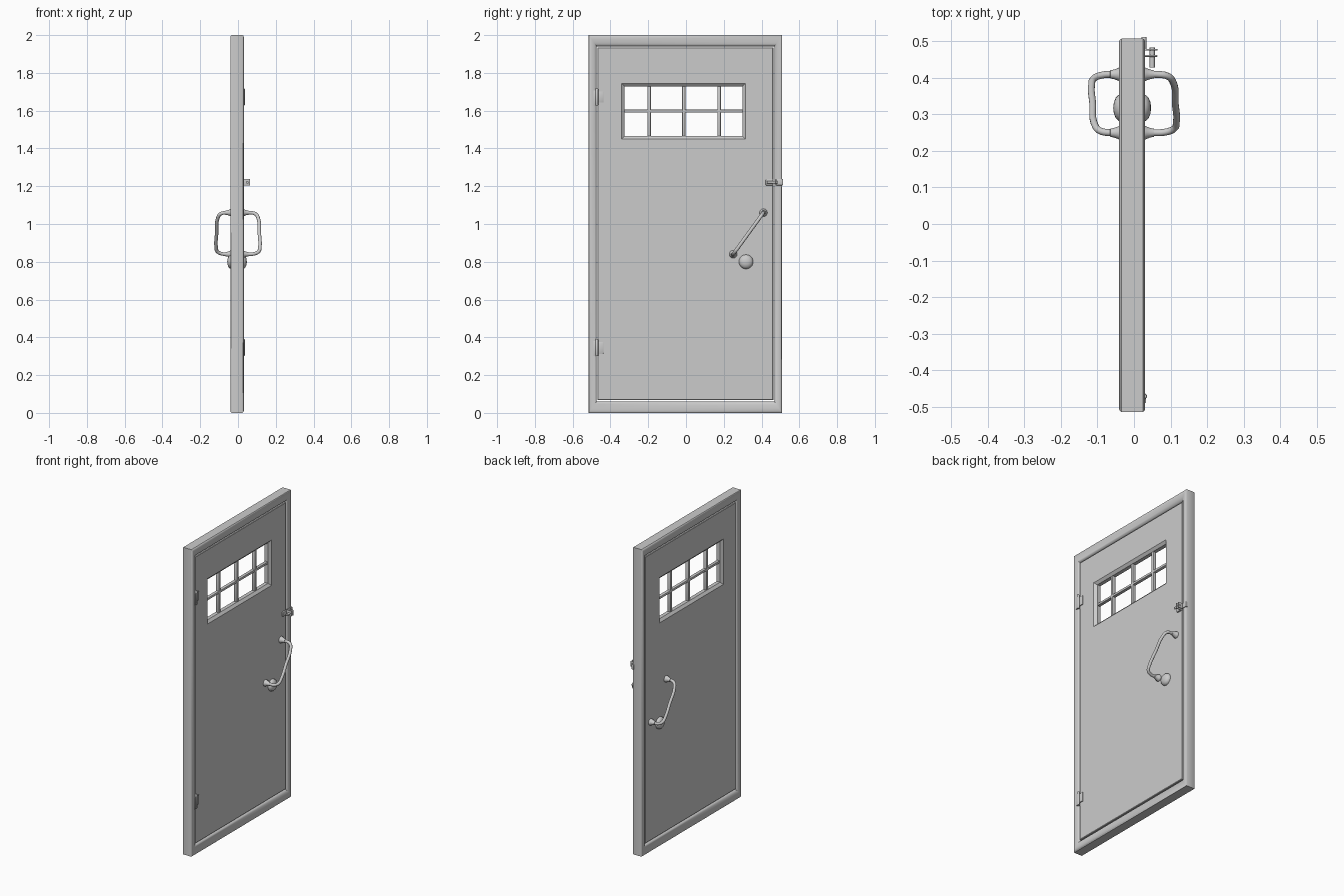
import bpy, bmesh
from math import pi, radians
from mathutils import Vector

if "Cube" in bpy.data.objects:
    bpy.data.objects.remove(bpy.data.objects["Cube"])

XC = -0.005          # mid-plane of the door thickness


def finish(name, bm, angle=40):
    bmesh.ops.recalc_face_normals(bm, faces=bm.faces[:])
    me = bpy.data.meshes.new(name)
    bm.to_mesh(me)
    bm.free()
    ob = bpy.data.objects.new(name, me)
    bpy.context.collection.objects.link(ob)
    smooth(ob, angle)
    return ob


def smooth(ob, angle=40):
    bpy.ops.object.select_all(action='DESELECT')
    ob.select_set(True)
    bpy.context.view_layer.objects.active = ob
    bpy.ops.object.shade_smooth_by_angle(angle=radians(angle))


def rect_rings(name, rings, angle=40):
    """Closed skin through rectangles given as (x, y0, y1, z0, z1)."""
    bm = bmesh.new()
    loops = [[bm.verts.new((x, y, z)) for y, z in
              ((y0, z0), (y1, z0), (y1, z1), (y0, z1))]
             for x, y0, y1, z0, z1 in rings]
    for a, b in zip(loops, loops[1:] + loops[:1]):
        for i in range(4):
            j = (i + 1) % 4
            bm.faces.new((a[i], a[j], b[j], b[i]))
    return finish(name, bm, angle)


def box(name, x0, x1, y0, y1, z0, z1, bevel=0.0):
    bm = bmesh.new()
    bmesh.ops.create_cube(bm, size=1)
    for v in bm.verts:
        v.co = ((x0 + x1) / 2 + v.co.x * (x1 - x0),
                (y0 + y1) / 2 + v.co.y * (y1 - y0),
                (z0 + z1) / 2 + v.co.z * (z1 - z0))
    if bevel:
        bmesh.ops.bevel(bm, geom=bm.edges[:], offset=bevel, segments=2,
                        profile=0.5, affect='EDGES')
    return finish(name, bm)


def lathe(name, profile, origin, axis, seg=24):
    """Turn (radius, height) points around an axis."""
    bm = bmesh.new()
    vs = [bm.verts.new((r, 0, h)) for r, h in profile]
    es = [bm.edges.new(p) for p in zip(vs, vs[1:])]
    bmesh.ops.spin(bm, geom=vs + es, axis=(0, 0, 1), cent=(0, 0, 0),
                   angle=2 * pi, steps=seg, use_merge=False)
    bmesh.ops.remove_doubles(bm, verts=bm.verts[:], dist=1e-5)
    q = Vector((0, 0, 1)).rotation_difference(Vector(axis))
    for v in bm.verts:
        v.co = q @ v.co + Vector(origin)
    return finish(name, bm)


# Frame: rounded moulding swept round the rectangle (t = inset fraction, h = half depth)
half = [(0, 0.029), (0.06, 0.033), (0.18, 0.0355), (0.4, 0.0355), (0.62, 0.034),
        (0.8, 0.031), (0.93, 0.026), (1.0, 0.019)]
prof = [(t, XC + h) for t, h in half] + [(t, XC - h) for t, h in reversed(half)]
rect_rings("door_frame", [(x, -0.515 + 0.042 * t, 0.508 - 0.040 * t,
                           0.060 * t, 2.0 - 0.059 * t) for t, x in prof])

# Door leaf with splayed window opening
leaf = (-0.468, 0.462, 0.067, 1.935)
leaf_in = (-0.465, 0.459, 0.070, 1.932)
splay = (-0.342, 0.316, 1.449, 1.745)
opening = (-0.325, 0.299, 1.465, 1.729)
rect_rings("door_leaf", [(XC - 0.023, *leaf), (XC - 0.026, *leaf_in),
                         (XC - 0.026, *splay), (XC - 0.012, *opening),
                         (XC + 0.012, *opening), (XC + 0.026, *splay),
                         (XC + 0.026, *leaf_in), (XC + 0.023, *leaf)], 25)

# Window bars
for i, y in enumerate((-0.195, -0.012, 0.175)):
    box(f"window_bar_vertical_{i}", XC - 0.012, XC + 0.012, y - 0.009, y + 0.009,
        1.46, 1.735, 0.004)
box("window_bar_horizontal", XC - 0.011, XC + 0.011, -0.33, 0.305, 1.589, 1.605, 0.004)

# Pull handles, round feet and lock covers on both faces (the rear handle leans the other way)
grip = [(0.020, 0.0), (0.060, 0.0), (0.092, 0.03), (0.106, 0.12), (0.113, 0.5),
        (0.116, 0.82), (0.110, 0.93), (0.085, 0.99), (0.050, 1.0), (0.020, 1.0)]
for side, s in (("front", 1), ("rear", -1)):
    face = XC + 0.026 * s
    top = Vector((0, 0.33 + 0.08 * s, 1.06))
    low = Vector((0, 0.33 - 0.08 * s, 0.84))
    cu = bpy.data.curves.new("pull_handle_" + side, 'CURVE')
    cu.dimensions = '3D'
    cu.bevel_depth = 0.0095
    cu.bevel_resolution = 3
    cu.resolution_u = 6
    cu.use_fill_caps = True
    sp = cu.splines.new('BEZIER')
    sp.bezier_points.add(len(grip) - 1)
    for bp, (x, t) in zip(sp.bezier_points, grip):
        p = top.lerp(low, t)
        bp.co = (x * s, p.y, p.z)
        bp.handle_left_type = bp.handle_right_type = 'AUTO'
    ob = bpy.data.objects.new("pull_handle_" + side, cu)
    bpy.context.collection.objects.link(ob)
    bpy.ops.object.select_all(action='DESELECT')
    ob.select_set(True)
    bpy.context.view_layer.objects.active = ob
    bpy.ops.object.convert(target='MESH')
    smooth(bpy.context.view_layer.objects.active)
    for end, p in (("top", top), ("bottom", low)):
        lathe(f"handle_foot_{side}_{end}",
              [(0, -0.004), (0.021, -0.004), (0.021, 0.006), (0.017, 0.013),
               (0.013, 0.024), (0.011, 0.034), (0, 0.036)],
              (face, p.y, p.z), (s, 0, 0), 16)
    lathe("lock_cover_" + side,
          [(0, -0.004), (0.038, -0.004), (0.038, 0.004), (0.035, 0.012),
           (0.028, 0.019), (0.016, 0.024), (0, 0.026)],
          (face, 0.318, 0.80), (s, 0, 0))

# Hinges: leaf plate, frame plate and knuckle
for name, z in (("upper", 1.672), ("lower", 0.345)):
    box(f"hinge_leaf_plate_{name}", 0.018, 0.027, -0.475, -0.437, z - 0.03, z + 0.03, 0.002)
    box(f"hinge_frame_plate_{name}", 0.015, 0.033, -0.490, -0.470, z - 0.045, z + 0.035, 0.002)
    lathe(f"hinge_knuckle_{name}",
          [(0, -0.045), (0.006, -0.045), (0.008, -0.042), (0.008, 0.042),
           (0.006, 0.045), (0, 0.045)], (0.028, -0.472, z), (0, 0, 1), 12)

# Latch: bolt plate on the leaf, two upright lugs, cross pin and keeper on the frame
box("latch_plate", 0.018, 0.030, 0.422, 0.464, 1.205, 1.235, 0.002)
box("latch_lug_leaf", 0.022, 0.064, 0.458, 0.463, 1.203, 1.239, 0.0015)
box("latch_lug_frame", 0.022, 0.064, 0.475, 0.480, 1.203, 1.239, 0.0015)
lathe("latch_pin", [(0, -0.035), (0.007, -0.035), (0.007, 0.020), (0, 0.020)],
      (0.050, 0.464, 1.221), (0, 1, 0), 12)
box("latch_keeper", 0.020, 0.034, 0.478, 0.513, 1.205, 1.238, 0.002)
